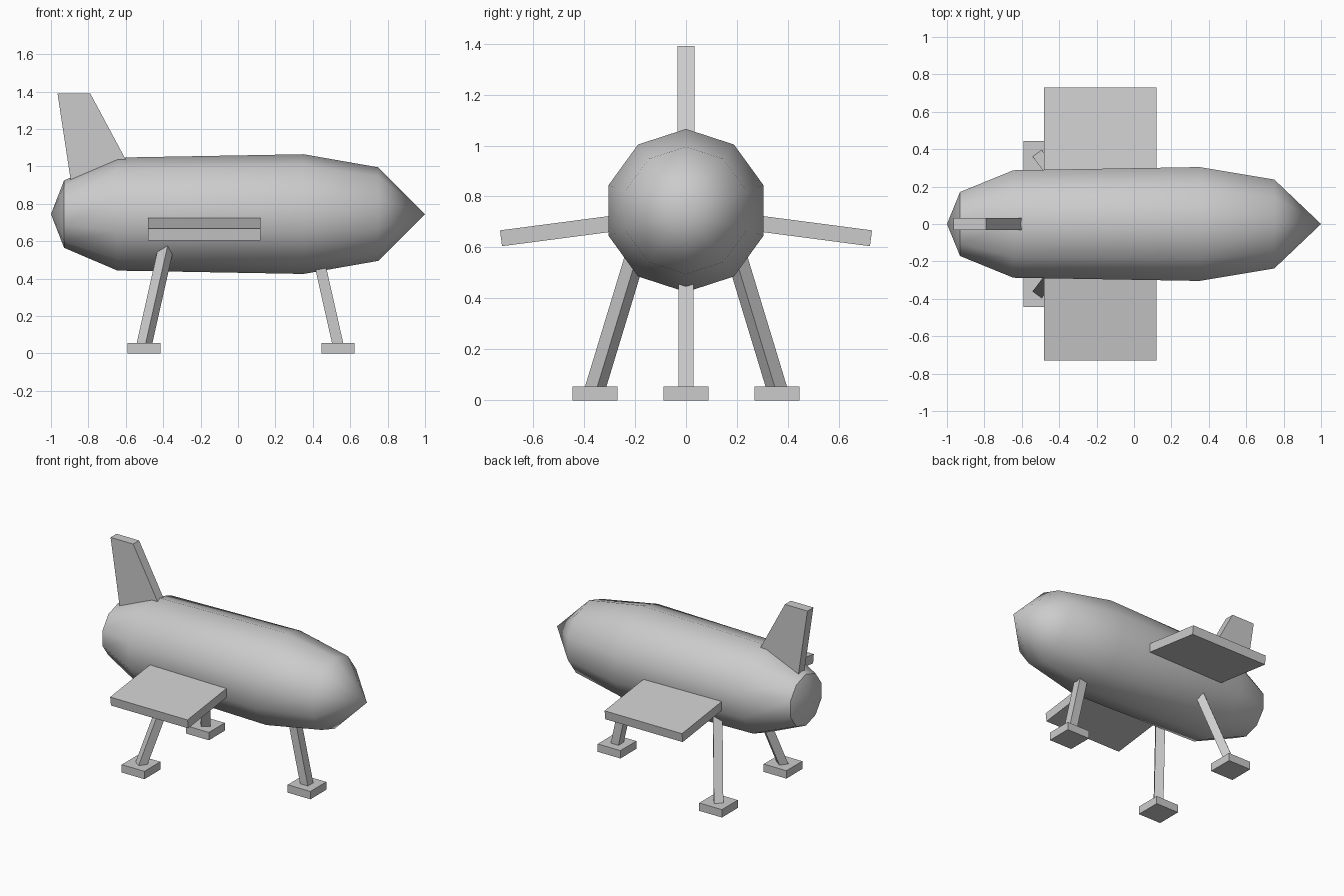
import bpy
import bmesh
import math
from mathutils import Vector, Matrix

cube = bpy.data.objects.get("Cube")
if cube:
    bpy.data.objects.remove(cube, do_unlink=True)

GREY = (0.6, 0.6, 0.6, 1.0)
grey = bpy.data.materials.new("plain_grey")
grey.use_nodes = True
grey.diffuse_color = GREY
grey.node_tree.nodes["Principled BSDF"].inputs["Base Color"].default_value = GREY


def finish(bm, name):
    bmesh.ops.recalc_face_normals(bm, faces=bm.faces)
    mesh = bpy.data.meshes.new(name)
    bm.to_mesh(mesh)
    bm.free()
    mesh.materials.append(grey)
    obj = bpy.data.objects.new(name, mesh)
    bpy.context.collection.objects.link(obj)
    return obj


def prism(name, points, extrusion):
    """Extrude a flat outline along a vector."""
    bm = bmesh.new()
    face = bm.faces.new([bm.verts.new(p) for p in points])
    result = bmesh.ops.extrude_face_region(bm, geom=[face], use_keep_orig=True)
    moved = [v for v in result["geom"] if isinstance(v, bmesh.types.BMVert)]
    bmesh.ops.translate(bm, verts=moved, vec=extrusion)
    return finish(bm, name)


def box(name, center, size):
    bm = bmesh.new()
    matrix = Matrix.Translation(center) @ Matrix.Diagonal((*size, 1))
    bmesh.ops.create_cube(bm, size=1, matrix=matrix)
    return finish(bm, name)


# Fuselage: ten-sided lathe along x, with pointed ends
SIDES, AXIS_Z = 10, 0.745
PROFILE = [(-0.93, 0.18), (-0.645, 0.302), (0.35, 0.32), (0.75, 0.25)]
bm = bmesh.new()
rings = []
for x, r in PROFILE:
    angles = [math.tau * i / SIDES for i in range(SIDES)]
    rings.append([bm.verts.new((x, r * math.sin(a), AXIS_Z + r * math.cos(a)))
                  for a in angles])
tail, nose = [bm.verts.new((x, 0, AXIS_Z)) for x in (-1, 1)]
for i in range(SIDES):
    j = (i + 1) % SIDES
    for a, b in zip(rings, rings[1:]):
        bm.faces.new((a[i], a[j], b[j], b[i]))
    bm.faces.new((tail, rings[0][j], rings[0][i]))
    bm.faces.new((nose, rings[-1][i], rings[-1][j]))
fuselage = finish(bm, "fuselage")
bpy.context.view_layer.objects.active = fuselage
fuselage.select_set(True)
bpy.ops.object.shade_smooth_by_angle(angle=math.radians(40))
fuselage.select_set(False)

# Tail fin
fin = [(-0.965, 1.39), (-0.79, 1.39), (-0.5, 0.85), (-0.883, 0.85)]
prism("tail_fin", [(x, -0.033, z) for x, z in fin], (0, 0.066, 0))

# Drooping wings
wing = [(0.15, 0.743), (0.73, 0.667), (0.722, 0.605), (0.142, 0.681)]
for side, s in (("left", 1), ("right", -1)):
    prism(side + "_wing", [(-0.48, s * y, z) for y, z in wing], (0.6, 0, 0))

# Splayed legs with square feet: foot centre, inward lean per unit height
FOOT_H, LEG_TOP, LEG_W = 0.055, 0.6, 0.06
legs = [("front", (0.535, 0), (-0.225, 0)),
        ("rear_left", (-0.502, 0.357), (0.225, -0.304)),
        ("rear_right", (-0.502, -0.357), (0.225, 0.304))]
for name, (x, y), (dx, dy) in legs:
    box(name + "_foot", (x, y, FOOT_H / 2), (0.176, 0.176, FOOT_H))
    yaw = Matrix.Rotation(math.atan2(dy, dx), 3, "Z")
    h = LEG_W / 2
    base = [yaw @ Vector((u * h, v * h, 0)) + Vector((x, y, FOOT_H - 0.01))
            for u, v in ((-1, -1), (1, -1), (1, 1), (-1, 1))]
    prism(name + "_leg", base, Vector((dx, dy, 1)) * (LEG_TOP - FOOT_H))
